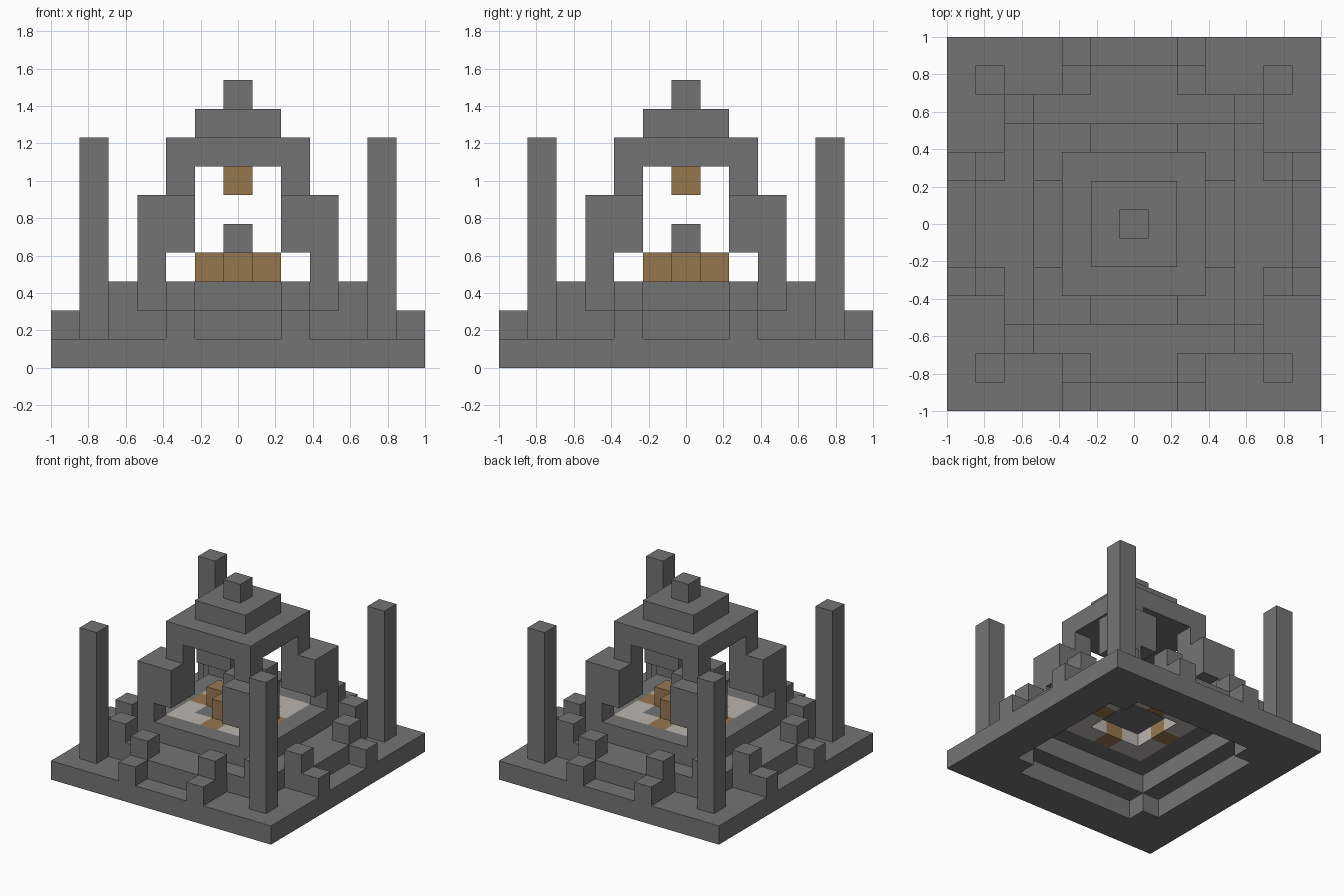
import bpy, bmesh
from mathutils import Matrix, Vector

if "Cube" in bpy.data.objects:
    bpy.data.objects.remove(bpy.data.objects["Cube"], do_unlink=True)

U = 2 / 13  # one building block


def material(name, rgb):
    m = bpy.data.materials.new(name)
    m.use_nodes = True
    m.diffuse_color = (*rgb, 1)
    bsdf = next(n for n in m.node_tree.nodes if n.type == "BSDF_PRINCIPLED")
    bsdf.inputs["Base Color"].default_value = (*rgb, 1)
    bsdf.inputs["Roughness"].default_value = 0.9
    return m


stone = material("grey stone", (0.175, 0.175, 0.175))
wood = material("brown wood", (0.30, 0.185, 0.078))
pale = material("pale stone", (0.50, 0.46, 0.42))


def part(name, mat, boxes, turns=4):
    """Boxes (x0, x1, y0, y1, z0, z1) in block units, repeated around the centre."""
    bm = bmesh.new()
    for x0, x1, y0, y1, z0, z1 in boxes:
        size = Vector((x1 - x0, y1 - y0, z1 - z0))
        mid = Vector((x0 + x1, y0 + y1, z0 + z1)) / 2
        for k in range(turns):
            m = (Matrix.Scale(U, 4) @ Matrix.Rotation(k * 1.5707963268, 4, "Z")
                 @ Matrix.Translation(mid) @ Matrix.Diagonal((*size, 1)))
            bmesh.ops.create_cube(bm, size=1, matrix=m)
    mesh = bpy.data.meshes.new(name)
    bm.to_mesh(mesh)
    bm.free()
    mesh.materials.append(mat)
    ob = bpy.data.objects.new(name, mesh)
    bpy.context.collection.objects.link(ob)


def ring(outer, inner, z0, z1):
    """One side of a square frame; four turns close it."""
    return (-outer, inner, -outer, -inner, z0, z1)


def cell(x, y, z0, z1):
    return (x - 0.5, x + 0.5, y - 0.5, y + 0.5, z0, z1)


def block(half, z0, z1):
    return (-half, half, -half, half, z0, z1)


# Hollow stepped base
part("base_slab", stone, [ring(6.5, 4.5, 0, 1)])
part("lower_terrace", stone, [ring(4.5, 3.5, 1, 2)])
part("upper_terrace", stone, [ring(3.5, 2.5, 2, 3)])
part("terrace_corner_blocks", stone, [cell(-4, -4, 0, 1), cell(-4, -4, 2, 3)])

# Stairs with stepped side walls on every side
part("stair_steps", stone, [(-1.5, 1.5, -5.5, -4.5, 1, 2)])
part("stair_side_walls", stone,
     [b for x in (-2, 2) for b in (cell(x, -6, 1, 2), cell(x, -5, 1, 3))])

# Free-standing corner pillars
part("corner_pillars", stone, [cell(-5, -5, 1, 8)])

# Shrine floor and altar
part("pale_floor", pale,
     [cell(-2, -2, 2, 3), cell(-1, -2, 2, 3), cell(-2, -1, 2, 3)])
part("floor_inlay", wood, [cell(0, -2, 2, 3)])
part("floor_centre", stone, [block(1.5, 2.7, 3)], 1)
part("altar_arms", wood, [cell(0, -1, 3, 4)])
part("altar_core", wood, [cell(0, 0, 3, 4)], 1)
part("altar_top", stone, [cell(0, 0, 4, 5)], 1)

# Shrine corner posts, with overhanging shoulders
part("shrine_posts", stone,
     [cell(-3, -3, 3, 6), cell(-2, -3, 4, 6), cell(-3, -2, 4, 6), cell(-2, -2, 4, 7)])

# Stepped roof, finial and hanging lantern
part("roof", stone, [block(2.5, 7, 8), block(1.5, 8, 9), block(0.5, 9, 10)], 1)
part("hanging_lantern", wood, [cell(0, 0, 6, 7)], 1)
